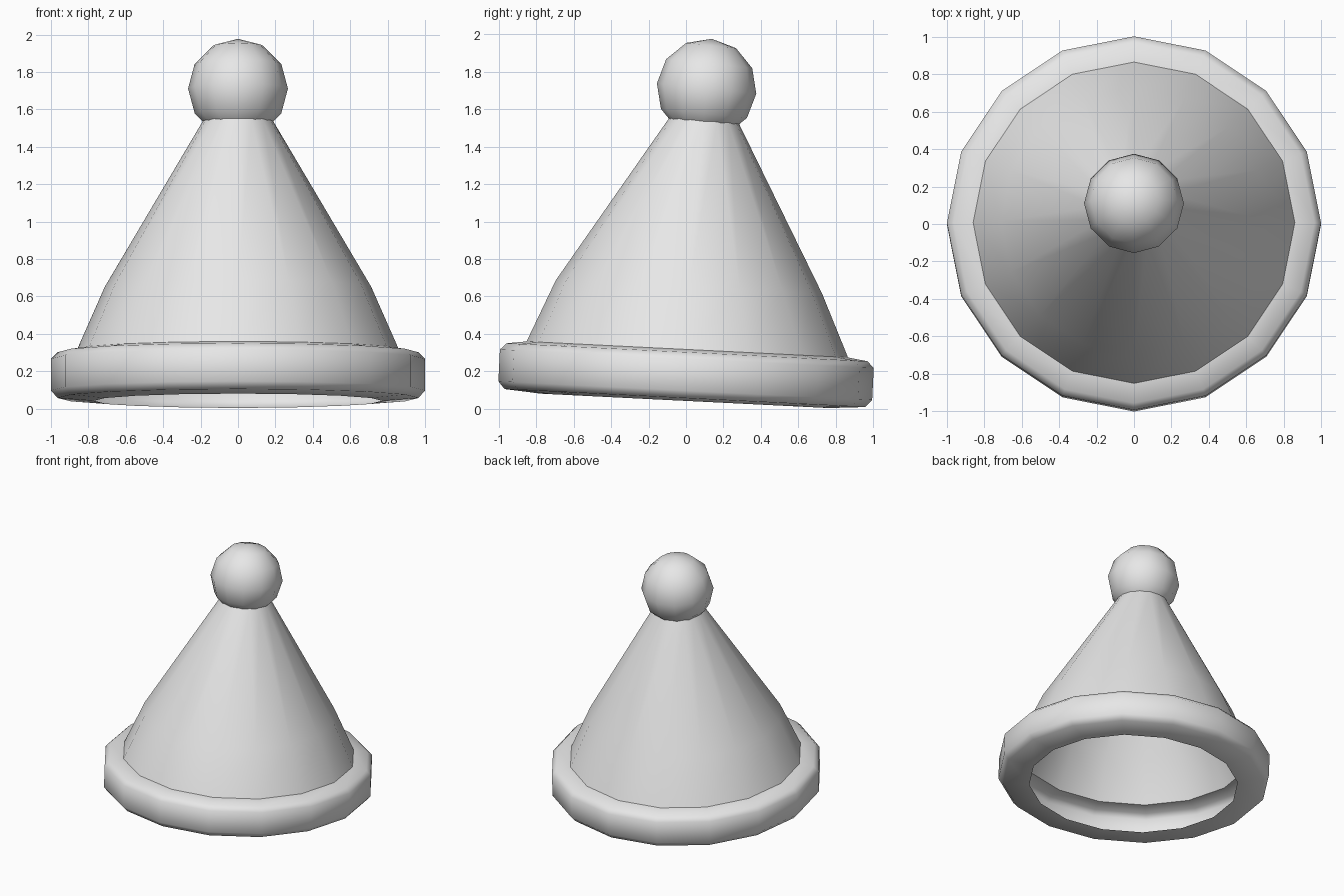
import bpy, bmesh
from math import sin, cos, tau, radians
from mathutils import Matrix, Vector

old = bpy.data.objects.get("Cube")
if old:
    bpy.data.objects.remove(old, do_unlink=True)

SIDES = 16
TILT = Matrix.Rotation(radians(-2.86), 4, "X")

grey = bpy.data.materials.new("light_grey")
grey.use_nodes = True
grey.diffuse_color = (0.8, 0.8, 0.8, 1)
grey.node_tree.nodes["Principled BSDF"].inputs["Base Color"].default_value = (0.8, 0.8, 0.8, 1)


def make_object(name, bm):
    mesh = bpy.data.meshes.new(name)
    bm.to_mesh(mesh)
    bm.free()
    mesh.materials.append(grey)
    obj = bpy.data.objects.new(name, mesh)
    bpy.context.collection.objects.link(obj)
    bpy.ops.object.select_all(action="DESELECT")
    obj.select_set(True)
    bpy.context.view_layer.objects.active = obj
    bpy.ops.object.shade_smooth_by_angle(angle=radians(54))
    return obj


def lathe(name, profile, cap=False):
    """Sweep (radius, height, y shift) rings into an open shell."""
    bm = bmesh.new()
    rings = []
    for r, z, shift in profile:
        rings.append([bm.verts.new((r * cos(tau * i / SIDES), r * sin(tau * i / SIDES) + shift, z))
                      for i in range(SIDES)])
    for low, high in zip(rings, rings[1:]):
        for i in range(SIDES):
            j = (i + 1) % SIDES
            bm.faces.new((low[i], low[j], high[j], high[i]))
    if cap:
        bm.faces.new(rings[-1])
    bm.transform(Matrix.Translation((0, -0.009, -0.003)) @ TILT)
    return make_object(name, bm)


# Hollow rolled brim, open underneath
lathe("brim", [(0.77, 0.045, 0), (0.965, 0.06, 0), (1, 0.1, 0),
               (1, 0.27, 0), (0.965, 0.305, 0), (0.86, 0.32, 0)])

# Hollow cone, leaning slightly back towards the tip
lathe("cone", [(0.86, 0.32, 0), (0.712, 0.655, -0.008),
               (0.19, 1.54, 0.025), (0.155, 1.6, 0.027)], cap=True)

# Ball on the tip
bm = bmesh.new()
bmesh.ops.create_uvsphere(bm, u_segments=12, v_segments=6, radius=0.267)
bm.transform(Matrix.Translation((0, 0.11, 1.711)) @ Matrix.Rotation(radians(-6), 4, "X"))
make_object("bobble", bm)
